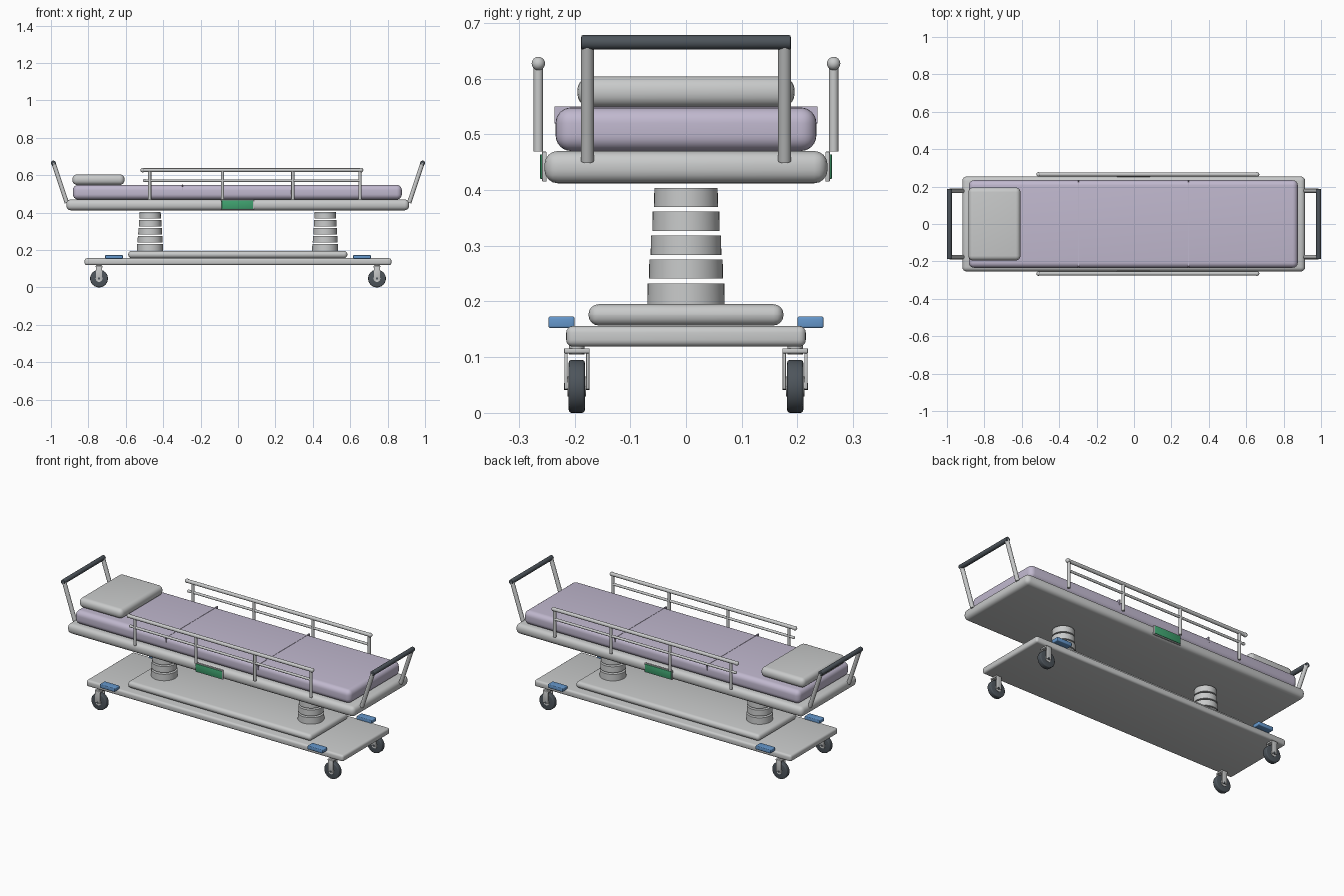
import bpy, math
from mathutils import Vector

if "Cube" in bpy.data.objects:
    bpy.data.objects.remove(bpy.data.objects["Cube"])


def material(name, r, g, b):
    m = bpy.data.materials.new(name)
    m.diffuse_color = (r, g, b, 1)
    m.use_nodes = True
    m.node_tree.nodes["Principled BSDF"].inputs["Base Color"].default_value = m.diffuse_color
    return m


GREY = material("light grey", 0.58, 0.59, 0.59)
LAVENDER = material("lavender", 0.53, 0.48, 0.62)
DARK = material("dark slate", 0.075, 0.09, 0.105)
GREEN = material("green", 0.05, 0.36, 0.16)
BLUE = material("blue", 0.13, 0.31, 0.60)


def finish(name, mat):
    o = bpy.context.object
    o.name = o.data.name = name
    o.data.materials.append(mat)
    bpy.ops.object.shade_smooth_by_angle(angle=math.radians(35))
    return o


def box(name, x, y, z, mat, bevel=0.0, segments=4):
    """Box from (min, max) ranges with rounded edges."""
    bpy.ops.mesh.primitive_cube_add(size=1)
    o = bpy.context.object
    for v in o.data.vertices:
        v.co = [r[0] if c < 0 else r[1] for c, r in zip(v.co, (x, y, z))]
    if bevel:
        mod = o.modifiers.new("round", 'BEVEL')
        mod.width, mod.segments = bevel, segments
        bpy.ops.object.modifier_apply(modifier="round")
    return finish(name, mat)


def rod(name, a, b, r, mat, r2=None, sides=24, bevel=0.0):
    """Cylinder or cone between two points."""
    a, b = Vector(a), Vector(b)
    d = b - a
    bpy.ops.mesh.primitive_cone_add(vertices=sides, radius1=r, radius2=r if r2 is None else r2,
                                    depth=d.length, location=(a + b) / 2,
                                    rotation=d.to_track_quat('Z', 'Y').to_euler())
    if bevel:
        mod = bpy.context.object.modifiers.new("round", 'BEVEL')
        mod.width, mod.segments, mod.limit_method = bevel, 3, 'ANGLE'
        bpy.ops.object.modifier_apply(modifier="round")
    return finish(name, mat)


def ball(name, p, r, mat):
    bpy.ops.mesh.primitive_uv_sphere_add(segments=20, ring_count=12, radius=r, location=p)
    return finish(name, mat)


def span(side, a, b):
    return tuple(sorted((side * a, side * b)))


# Base, deck, mattress and pillow
box("base_plate", (-0.82, 0.82), (-0.215, 0.215), (0.119, 0.156), GREY, 0.012)
box("base_cover", (-0.587, 0.585), (-0.175, 0.175), (0.157, 0.195), GREY, 0.018)
box("deck", (-0.918, 0.915), (-0.254, 0.254), (0.412, 0.470), GREY, 0.024)
box("mattress", (-0.883, 0.876), (-0.234, 0.234), (0.470, 0.548), LAVENDER, 0.028, 6)
box("pillow", (-0.885, -0.607), (-0.195, 0.195), (0.548, 0.604), GREY, 0.025, 5)

# Mattress seams
for x in (-0.297, 0.291):
    box("mattress_seam", (x - 0.003, x + 0.003), (-0.236, 0.236), (0.519, 0.5495), LAVENDER)

# Telescopic lift columns
for x in (-0.47, 0.466):
    for i in range(5):
        z = 0.195 if i == 0 else 0.198 + i * 0.0428
        top = 0.232 + i * 0.043
        r = 0.0695 - i * 0.003
        rod("lift_column_ring", (x, 0, z), (x, 0, top), r, GREY, r - 0.0007, 40)

for s in (-1, 1):
    # Side rails
    y = s * 0.265
    for name, z, r, x0, x1 in (("top_rail", 0.627, 0.012, -0.51, 0.658),
                               ("middle_rail", 0.571, 0.0085, -0.50, 0.648)):
        rod(name, (x0, y, z), (x1, y, z), r * 0.85, GREY)
        for x in (x0, x1):
            ball(name + "_end", (x, y, z), r, GREY)
    for x in (-0.472, -0.083, 0.293, 0.652):
        rod("rail_post", (x, y, 0.469), (x, y, 0.627), 0.0085, GREY, sides=16)

    # Side sign
    box("sign_backing", (-0.092, 0.085), span(s, 0.25, 0.2585), (0.415, 0.469), GREY, 0.002, 2)
    box("sign_plate", (-0.087, 0.080), span(s, 0.256, 0.262), (0.420, 0.464), GREEN, 0.0015, 2)

    # End push handle
    for t in (-1, 1):
        rod("handle_post", (s * 0.915, t * 0.177, 0.452), (s * 0.986, t * 0.177, 0.664), 0.0115, GREY)
    rod("handle_grip", (s * 0.987, -0.188, 0.665), (s * 0.987, 0.188, 0.665), 0.013, DARK, bevel=0.003)

    # Brake pedals and casters at each corner
    for t in (-1, 1):
        box("brake_pedal", span(s, 0.615, 0.711), span(t, 0.20, 0.247), (0.152, 0.173), BLUE, 0.004, 3)
        x, c = s * 0.743, t * 0.196
        rod("caster_wheel", (x, c - 0.0145, 0.0475), (x, c + 0.0145, 0.0475), 0.0475, DARK,
            sides=40, bevel=0.005)
        rod("caster_hub", (x, c - 0.0165, 0.0475), (x, c + 0.0165, 0.0475), 0.018, GREY)
        rod("caster_axle", (x, c - 0.023, 0.0475), (x, c + 0.023, 0.0475), 0.006, DARK, sides=16)
        rod("caster_stem", (x, c, 0.105), (x, c, 0.122), 0.014, GREY)
        box("caster_fork_top", (x - 0.018, x + 0.018), (c - 0.023, c + 0.023), (0.107, 0.116), GREY, 0.002, 2)
        for u in (-1, 1):
            e = sorted((c + u * 0.0165, c + u * 0.0225))
            box("caster_fork_arm", (x - 0.016, x + 0.016), e, (0.042, 0.112), GREY, 0.002, 2)
